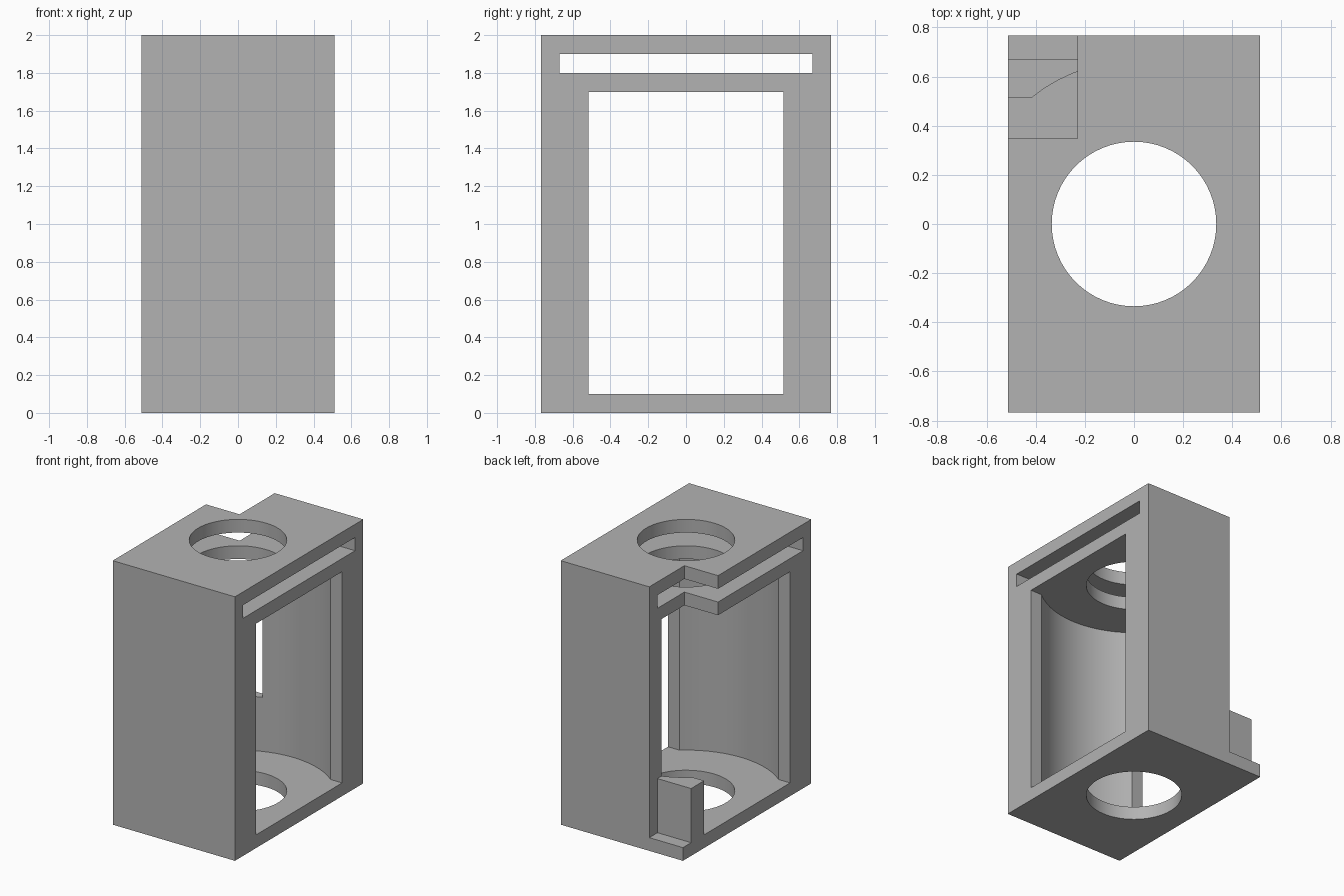
import bpy
import math

default_cube = bpy.data.objects.get("Cube")
if default_cube:
    bpy.data.objects.remove(default_cube, do_unlink=True)

# Overall dimensions
HALF_X, HALF_Y, HEIGHT = 0.512, 0.768, 2.0
FLOOR, CEILING = 0.1, 1.7
NOTCH_X = -0.23
OVER = 0.3  # how far cutters run past the body


def box(name, x, y, z):
    """Axis-aligned box from (min, max) pairs."""
    spans = (x, y, z)
    bpy.ops.mesh.primitive_cube_add(size=1, location=[(a + b) / 2 for a, b in spans])
    obj = bpy.context.object
    obj.name = name
    obj.scale = [b - a for a, b in spans]
    bpy.ops.object.transform_apply(location=True, rotation=False, scale=True)
    return obj


def cylinder(name, radius, z):
    """Upright cylinder on the centre axis."""
    bpy.ops.mesh.primitive_cylinder_add(
        vertices=64, radius=radius, depth=z[1] - z[0], location=(0, 0, sum(z) / 2))
    obj = bpy.context.object
    obj.name = name
    bpy.ops.object.transform_apply(location=True, rotation=False, scale=False)
    return obj


def cut(target, cutter):
    """Subtract the cutter, then discard it."""
    bpy.context.view_layer.objects.active = target
    mod = target.modifiers.new(cutter.name, 'BOOLEAN')
    mod.operation = 'DIFFERENCE'
    mod.solver = 'EXACT'
    mod.object = cutter
    bpy.ops.object.modifier_apply(modifier=mod.name)
    bpy.data.objects.remove(cutter, do_unlink=True)


# Solid body
housing = box("housing", (-HALF_X, HALF_X), (-HALF_Y, HALF_Y), (0, HEIGHT))

through_x = (-HALF_X - OVER, HALF_X + OVER)
notch_x = (-HALF_X - OVER, NOTCH_X)

# Side window and the round chamber behind it; the chamber is wider than the window
window = box("window_cutter", through_x, (-0.515, 0.515), (FLOOR, CEILING))
chamber = cylinder("chamber_cutter", 0.662, (FLOOR, CEILING))
# Flat slot under the top plate
slot = box("slot_cutter", through_x, (-0.67, 0.67), (1.8, 1.9))
# Round opening through floor and roof
bore = cylinder("bore_cutter", 0.335, (-OVER, HEIGHT + OVER))
# Stepped corner notch: deep above, shallow below so that a short post remains
upper_notch = box("upper_notch_cutter", notch_x, (0.348, HALF_Y + OVER), (0.51, HEIGHT + OVER))
lower_notch = box("lower_notch_cutter", notch_x, (0.67, HALF_Y + OVER), (FLOOR, 0.6))

for cutter in (window, chamber, slot, bore, upper_notch, lower_notch):
    cut(housing, cutter)

# Single grey finish
grey = bpy.data.materials.new("plain grey")
grey.use_nodes = True
colour = (0.45, 0.45, 0.45, 1)
grey.diffuse_color = colour
grey.node_tree.nodes["Principled BSDF"].inputs["Base Color"].default_value = colour
housing.data.materials.clear()
housing.data.materials.append(grey)
for face in housing.data.polygons:
    face.material_index = 0

# Smooth round walls, crisp edges
bpy.ops.object.select_all(action='DESELECT')
housing.select_set(True)
bpy.context.view_layer.objects.active = housing
bpy.ops.object.shade_smooth_by_angle(angle=math.radians(20))
